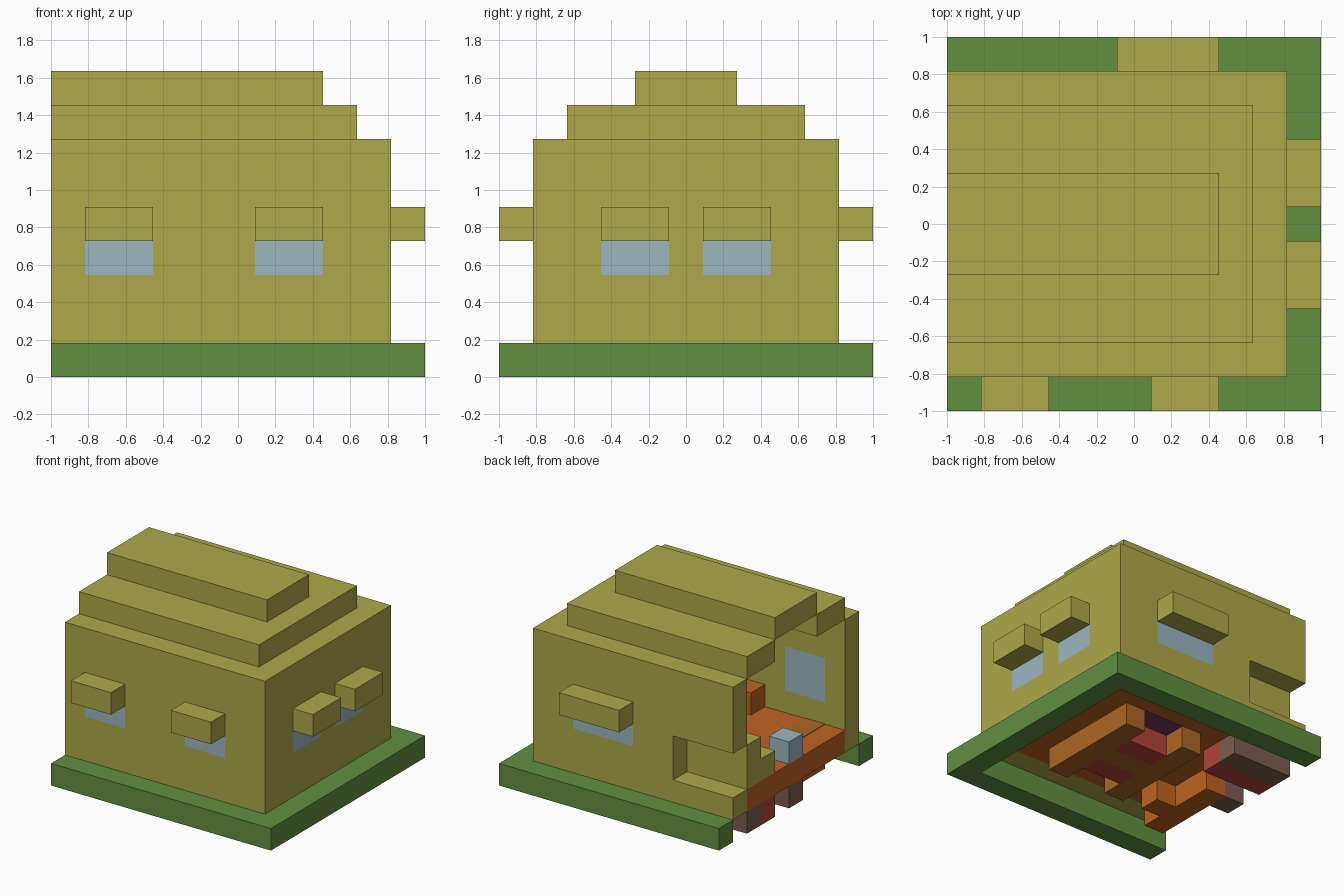
import bpy
import bmesh

U = 2 / 11  # one building block

cube = bpy.data.objects.get("Cube")
if cube:
    bpy.data.objects.remove(cube, do_unlink=True)


def material(name, r, g, b):
    m = bpy.data.materials.new(name)
    m.use_nodes = True
    m.diffuse_color = (r, g, b, 1)
    m.node_tree.nodes["Principled BSDF"].inputs["Base Color"].default_value = (r, g, b, 1)
    return m


olive = material("olive plaster", 0.418, 0.397, 0.069)
green = material("grass green", 0.12, 0.279, 0.053)
blue = material("pale blue glass", 0.332, 0.468, 0.533)
orange = material("orange floorboards", 0.52, 0.125, 0.016)
wood = material("golden wood", 0.42, 0.135, 0.02)
brown = material("dusty brown", 0.205, 0.11, 0.08)
red = material("red cloth", 0.445, 0.058, 0.042)
purple = material("purple cloth", 0.17, 0.045, 0.127)


def prism(name, outline, z0, z1, mat):
    """Extrude a footprint, given in blocks, between two heights."""
    bm = bmesh.new()
    verts = [bm.verts.new((x * U - 1, y * U - 1, z0 * U)) for x, y in outline]
    face = bm.faces.new(verts)
    up = bmesh.ops.extrude_face_region(bm, geom=[face])["geom"]
    moved = [v for v in up if isinstance(v, bmesh.types.BMVert)]
    bmesh.ops.translate(bm, verts=moved, vec=(0, 0, (z1 - z0) * U))
    bmesh.ops.recalc_face_normals(bm, faces=bm.faces)
    me = bpy.data.meshes.new(name)
    bm.to_mesh(me)
    bm.free()
    me.materials.append(mat)
    ob = bpy.data.objects.new(name, me)
    bpy.context.collection.objects.link(ob)
    return ob


def block(name, xs, ys, zs, mat):
    (a, b), (c, d) = xs, ys
    return prism(name, [(a, c), (b, c), (b, d), (a, d)], *zs, mat)


def bracket(name, x, y0, y1, xi, yi0, yi1, z0, z1, mat):
    """Three-sided ring, open toward -x."""
    pts = [(0, y0), (x, y0), (x, y1), (0, y1), (0, yi1), (xi, yi1), (xi, yi0), (0, yi0)]
    return prism(name, pts, z0, z1, mat)


def cut(target, cutter):
    cutter.hide_render = True
    cutter.hide_viewport = True
    cutter.display_type = 'WIRE'
    mod = target.modifiers.new("opening", 'BOOLEAN')
    mod.object = cutter
    mod.operation = 'DIFFERENCE'
    mod.solver = 'EXACT'


# Lawn, walls and stepped roof
bracket("lawn_border", 11, 0, 11, 10, 1, 10, 0, 1, green)
walls = bracket("walls", 10, 1, 10, 9, 2, 9, 1, 7, olive)
bracket("lower_roof", 9, 2, 9, 8, 4, 7, 7, 8, olive)
block("upper_roof", (0, 8), (4, 7), (8, 9), olive)

# Windows with awnings: pane extents, awning extents
windows = {
    "front_right": ((1, 3), (1, 2), (1, 3), (0, 1)),
    "front_left": ((6, 8), (1, 2), (6, 8), (0, 1)),
    "side_front": ((9, 10), (3, 5), (10, 11), (3, 5)),
    "side_back": ((9, 10), (6, 8), (10, 11), (6, 8)),
    "back": ((5, 8), (9, 10), (5, 8), (10, 11)),
}
for place, (px, py, ax, ay) in windows.items():
    # cutter overshoots the wall thickness only
    thin_x = px[1] - px[0] == 1
    grow = lambda r, g: (r[0] - g, r[1] + g)
    hole = block(place + "_window_cutter", grow(px, 0.2 if thin_x else 0),
                 grow(py, 0 if thin_x else 0.2), (3, 5), olive)
    cut(walls, hole)
    block(place + "_window", px, py, (3, 5), blue)
    block(place + "_awning", ax, ay, (4, 5), olive)

# Back doorway at the open end
cut(walls, block("doorway_cutter", (-1, 3), (8.5, 10.5), (2, 4), olive))

# Floor and seat inside
block("floor", (0, 9), (2, 9), (1, 2), orange)
block("seat_back", (0, 3), (8, 9), (2, 4), olive)
block("seat_base", (0, 3), (7, 8), (2, 3), olive)
block("seat_underside_back", (0, 3), (8, 9), (0, 1), brown)
block("seat_underside_front", (0, 3), (7, 8), (0, 1), red)
block("side_box", (4, 6), (2, 3), (2, 3), orange)
block("glass_cube", (0, 1), (5, 6), (2, 3), blue)
block("glass_cube_foot", (0, 1), (5, 6), (0, 1), brown)

# Bed frame hanging below the floor
for side, x in (("left", 7), ("right", 4)):
    block("bed_rail_" + side, (x, x + 1), (3, 8), (0, 1), wood)
for name, y, mat in (("lower_blanket", 4, red), ("bed_slat", 5, wood), ("upper_blanket", 6, red)):
    block(name, (5, 7), (y, y + 1), (0, 1), mat)
block("pillow", (5, 7), (7, 8), (0.98, 1.01), purple)

# Bench beams by the open end
block("bench_beam", (1, 2), (2, 6), (0, 1), orange)
block("bench_arm", (2, 3), (3, 4), (0, 1), orange)
block("bench_floor_strip", (1, 2), (2, 6), (1.99, 2.02), wood)
